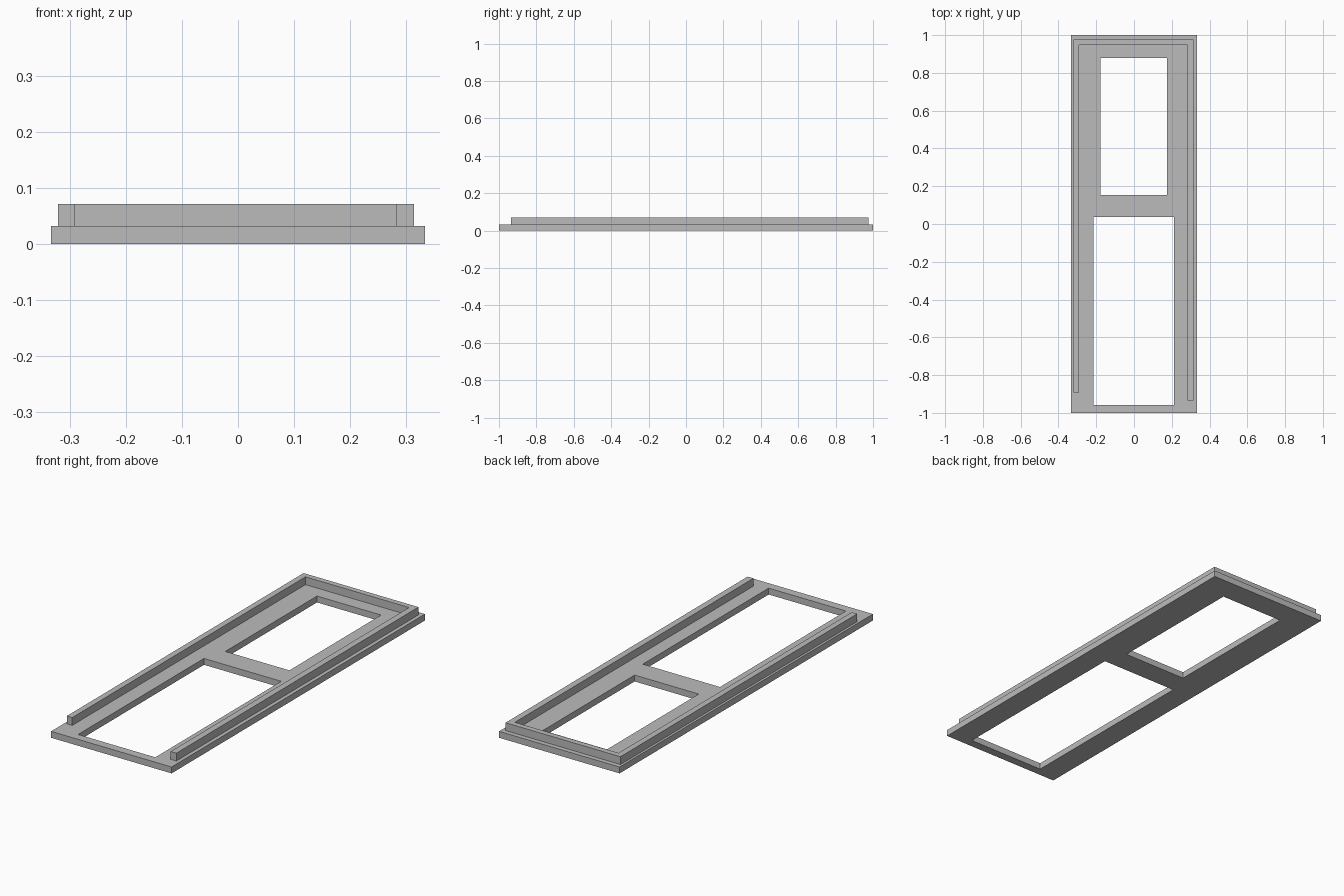
import bpy
import bmesh

cube = bpy.data.objects.get("Cube")
if cube:
    bpy.data.objects.remove(cube, do_unlink=True)

BASE_TOP, RAIL_TOP = 0.032, 0.071

# One plain grey for everything
grey = bpy.data.materials.new("plain_grey")
grey.use_nodes = True
colour = (0.5, 0.5, 0.5, 1)
grey.diffuse_color = colour
grey.node_tree.nodes["Principled BSDF"].inputs["Base Color"].default_value = colour


def rectangle(x0, x1, y0, y1):
    return [(x0, y0), (x1, y0), (x1, y1), (x0, y1)]


def extruded_outline(name, loops, z0, z1):
    """Fill an outline with optional holes, then extrude it upward."""
    bm = bmesh.new()
    edges = []
    for loop in loops:
        verts = [bm.verts.new((x, y, z0)) for x, y in loop]
        edges += [bm.edges.new((a, b)) for a, b in zip(verts, verts[1:] + verts[:1])]
    bmesh.ops.triangle_fill(bm, edges=edges, use_beauty=True, normal=(0, 0, 1))
    result = bmesh.ops.extrude_face_region(bm, geom=bm.faces[:], use_keep_orig=True)
    top = [v for v in result["geom"] if isinstance(v, bmesh.types.BMVert)]
    bmesh.ops.translate(bm, verts=top, vec=(0, 0, z1 - z0))
    bmesh.ops.recalc_face_normals(bm, faces=bm.faces[:])
    mesh = bpy.data.meshes.new(name)
    bm.to_mesh(mesh)
    bm.free()
    mesh.materials.append(grey)
    obj = bpy.data.objects.new(name, mesh)
    bpy.context.collection.objects.link(obj)
    return obj


# Flat base panel with a narrow rear window and a wider front window
extruded_outline("base_panel", [
    rectangle(-0.333, 0.333, -1, 1),
    rectangle(-0.178, 0.176, 0.154, 0.878),
    rectangle(-0.214, 0.213, -0.957, 0.037),
], 0, BASE_TOP)

# Raised U-shaped lip, open at the front, with arms of unequal length
extruded_outline("raised_lip", [[
    (-0.321, -0.893), (-0.291, -0.893), (-0.291, 0.948), (0.282, 0.948),
    (0.282, -0.935), (0.314, -0.935), (0.314, 0.976), (-0.321, 0.976),
]], BASE_TOP, RAIL_TOP)
